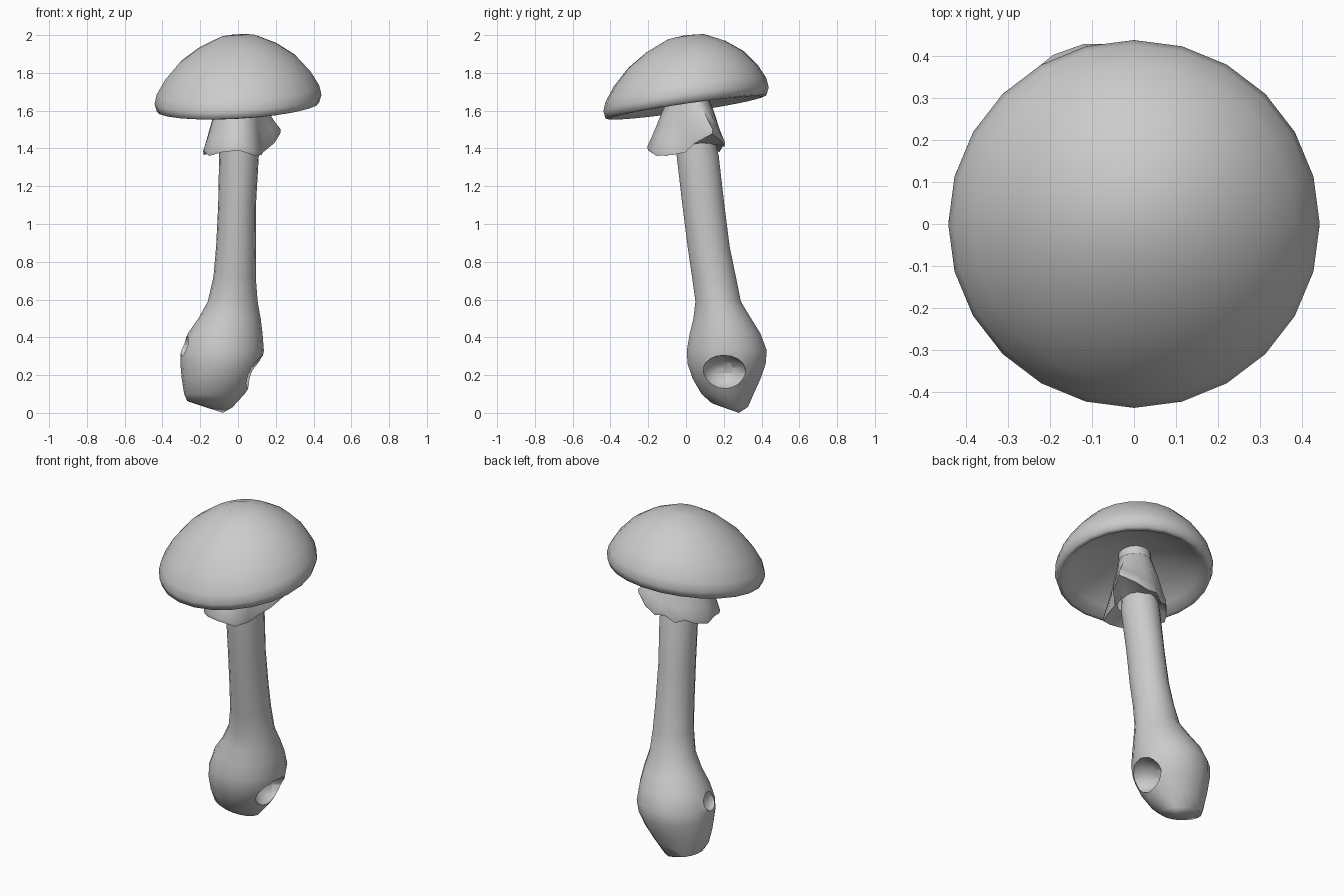
import bpy, bmesh, math
from mathutils import Vector

if "Cube" in bpy.data.objects:
    bpy.data.objects.remove(bpy.data.objects["Cube"])


def loft(name, rings, smooth=50):
    """Skin a list of rings; a ring holding one point closes to a pole."""
    bm = bmesh.new()
    vs = [[bm.verts.new(p) for p in ring] for ring in rings]
    for a, b in zip(vs, vs[1:]):
        n = max(len(a), len(b))
        for i in range(n):
            j = (i + 1) % n
            if len(a) == 1:
                bm.faces.new((a[0], b[i], b[j]))
            elif len(b) == 1:
                bm.faces.new((a[j], a[i], b[0]))
            else:
                bm.faces.new((a[i], b[i], b[j], a[j]))
    bmesh.ops.recalc_face_normals(bm, faces=bm.faces)
    me = bpy.data.meshes.new(name)
    bm.to_mesh(me)
    bm.free()
    ob = bpy.data.objects.new(name, me)
    bpy.context.collection.objects.link(ob)
    shade(ob, smooth)
    return ob


def shade(ob, angle):
    bpy.ops.object.select_all(action='DESELECT')
    ob.select_set(True)
    bpy.context.view_layer.objects.active = ob
    bpy.ops.object.shade_smooth_by_angle(angle=math.radians(angle))


def ring(cx, cy, z, rx, ry, n, tx=0.0, ty=0.0):
    """Ellipse whose height leans by tx, ty per unit of x, y from its centre."""
    pts = []
    for i in range(n):
        a = math.tau * i / n
        dx, dy = rx * math.cos(a), ry * math.sin(a)
        pts.append((cx + dx, cy + dy, z + tx * dx + ty * dy))
    return pts


def carve(ob, loc, size):
    """Scoop an ellipsoid out of the object."""
    bpy.ops.mesh.primitive_uv_sphere_add(segments=16, ring_count=10, location=loc)
    cutter = bpy.context.object
    cutter.scale = size
    cutter.hide_render = True
    mod = ob.modifiers.new("scoop", 'BOOLEAN')
    mod.operation = 'DIFFERENCE'
    mod.solver = 'EXACT'
    mod.object = cutter
    bpy.context.view_layer.update()
    bpy.context.view_layer.objects.active = ob
    bpy.ops.object.modifier_apply(modifier=mod.name)
    bpy.data.objects.remove(cutter)


# Cap: tilted dome with a hollow underside
cap_profile = [(0.10, 1.99), (0.21, 1.94), (0.31, 1.87), (0.385, 1.785), (0.43, 1.71),
               (0.442, 1.66), (0.43, 1.62), (0.405, 1.615), (0.36, 1.655), (0.25, 1.70),
               (0.12, 1.74)]
cap = [[(0, 0, 2.0)]]
cap += [ring(0, 0, z, r, r * 0.99, 24, 0.055, 0.145) for r, z in cap_profile]
cap.append([(0, 0, 1.75)])
loft("cap", cap, 75)

# Stem and swollen bulb: z, centre x, centre y, radius x, radius y
stem_sections = [(1.77, 0.0, 0.0, 0.09, 0.09), (1.60, 0.0, 0.025, 0.09, 0.095),
                 (1.36, 0.005, 0.062, 0.105, 0.113), (1.10, -0.005, 0.092, 0.10, 0.113),
                 (0.88, -0.01, 0.12, 0.106, 0.113), (0.72, -0.018, 0.148, 0.112, 0.118),
                 (0.59, -0.028, 0.17, 0.132, 0.122), (0.50, -0.045, 0.192, 0.165, 0.155),
                 (0.42, -0.068, 0.207, 0.198, 0.19), (0.33, -0.083, 0.216, 0.22, 0.215),
                 (0.26, -0.09, 0.215, 0.215, 0.21), (0.18, -0.105, 0.215, 0.193, 0.182),
                 (0.10, -0.125, 0.22, 0.16, 0.14)]
stem = [[(0, 0, 1.77)]]
stem += [ring(cx, cy, z, rx, ry, 18) for z, cx, cy, rx, ry in stem_sections]
stem.append(ring(-0.15, 0.23, 0.047, 0.12, 0.10, 18, -0.15, -0.12))
stem.append([(-0.08, 0.28, 0.0)])
bulb = loft("stem_and_bulb", stem)
carve(bulb, (0.12, 0.20, 0.21), (0.13, 0.125, 0.095))
carve(bulb, (-0.30, 0.17, 0.36), (0.05, 0.07, 0.06))
shade(bulb, 50)

# Ragged skirt: edge radius and height, anticlockwise from +x
edge = [(0.19, 1.45), (0.24, 1.50), (0.20, 1.46), (0.17, 1.43),
        (0.15, 1.44), (0.14, 1.40), (0.15, 1.42), (0.16, 1.395),
        (0.19, 1.385), (0.20, 1.40), (0.225, 1.38), (0.24, 1.40),
        (0.255, 1.41), (0.225, 1.38), (0.17, 1.385), (0.14, 1.40)]


def skirt_ring(t, top_r, top_z, drop=0.0):
    """Blend from a ring on the stem (t=0) to the ragged edge (t=1)."""
    pts = []
    for i, (r, z) in enumerate(edge):
        a = math.tau * i / len(edge)
        rr = top_r + (r - top_r) * t
        zz = top_z + (z - top_z) * t - drop
        cy = 0.015 + 0.035 * t
        pts.append((0.005 + rr * math.cos(a), cy + rr * math.sin(a), zz))
    return pts


loft("skirt", [skirt_ring(0, 0.092, 1.70), skirt_ring(0.35, 0.105, 1.68),
               skirt_ring(0.75, 0.105, 1.66), skirt_ring(1, 0.1, 1.65),
               skirt_ring(0.97, 0.1, 1.40, 0.02), skirt_ring(0.5, 0.1, 1.41),
               skirt_ring(0.05, 0.095, 1.42)])
